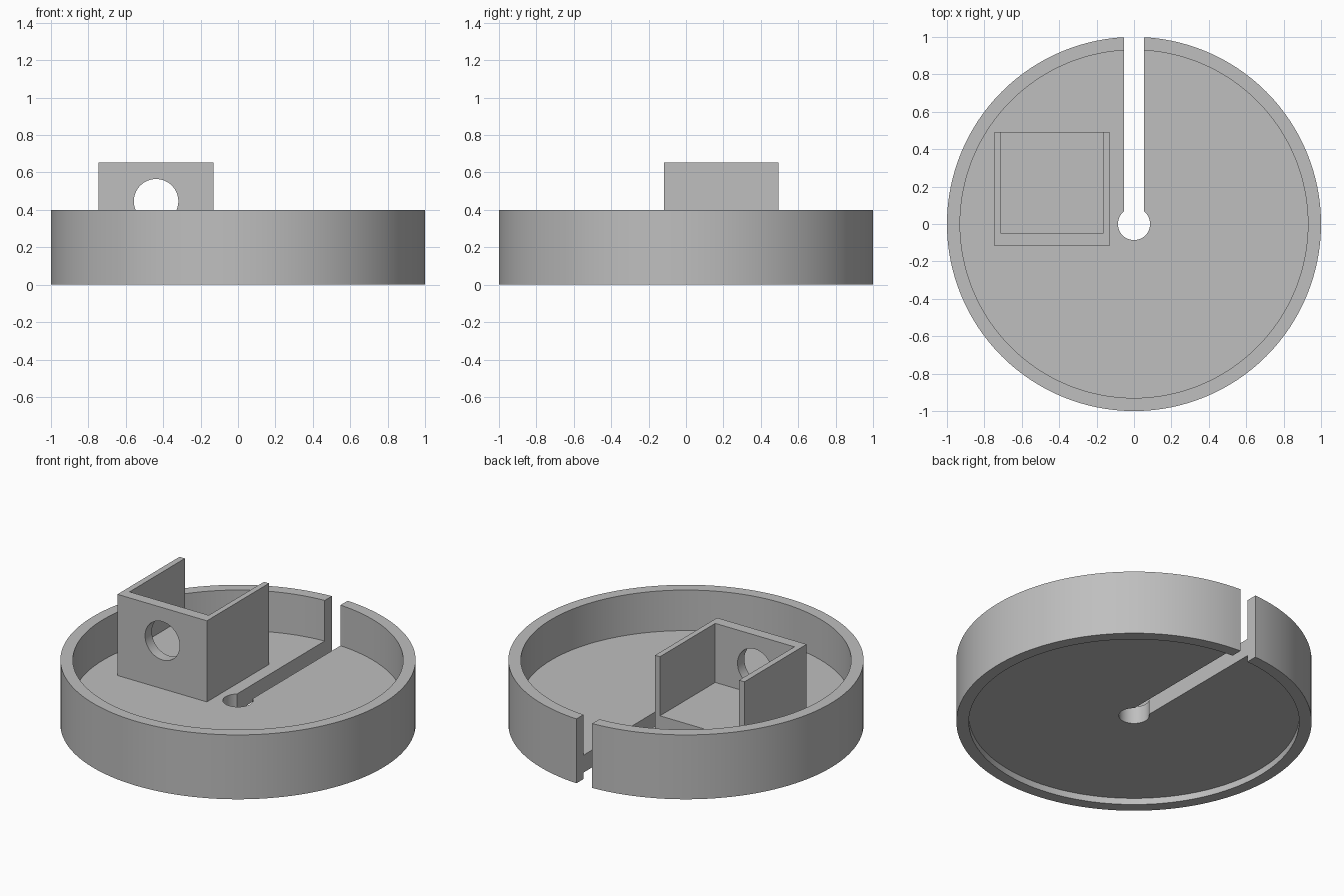
import bpy
import math
from mathutils import Vector

default = bpy.data.objects.get("Cube")
if default:
    bpy.data.objects.remove(default, do_unlink=True)

grey = bpy.data.materials.new("plain grey")
grey.use_nodes = True
colour = (0.52, 0.52, 0.52, 1)
grey.diffuse_color = colour
grey.node_tree.nodes["Principled BSDF"].inputs["Base Color"].default_value = colour

SIDES = 128


def box(name, low, high):
    low, high = Vector(low), Vector(high)
    bpy.ops.mesh.primitive_cube_add(size=1, location=(low + high) / 2)
    ob = bpy.context.object
    ob.name = name
    ob.scale = high - low
    bpy.ops.object.transform_apply(location=True, rotation=False, scale=True)
    ob.data.materials.append(grey)
    return ob


def cylinder(name, radius, low, high, sides=SIDES):
    """Cylinder along the line from low to high."""
    low, high = Vector(low), Vector(high)
    axis = high - low
    bpy.ops.mesh.primitive_cylinder_add(
        vertices=sides, radius=radius, depth=axis.length,
        location=(low + high) / 2, rotation=axis.to_track_quat("Z", "Y").to_euler())
    ob = bpy.context.object
    ob.name = name
    bpy.ops.object.transform_apply(location=True, rotation=True, scale=True)
    ob.data.materials.append(grey)
    return ob


def cut(target, *cutters):
    """Subtract each cutter from the target, then discard it."""
    bpy.ops.object.select_all(action="DESELECT")
    bpy.context.view_layer.objects.active = target
    target.select_set(True)
    for cutter in cutters:
        cutter.hide_render = True
        mod = target.modifiers.new("cut", "BOOLEAN")
        mod.operation = "DIFFERENCE"
        mod.solver = "EXACT"
        mod.object = cutter
        bpy.ops.object.modifier_apply(modifier=mod.name)
        bpy.data.objects.remove(cutter, do_unlink=True)
    bpy.ops.object.shade_smooth_by_angle(angle=math.radians(30))


# Round tray: deep recess above the floor, shallow one below, slot to the back
tray = cylinder("round_tray", 1, (0, 0, 0), (0, 0, 0.4))
cut(tray,
    cylinder("upper_recess", 0.93, (0, 0, 0.148), (0, 0, 0.6)),
    cylinder("lower_recess", 0.93, (0, 0, -0.2), (0, 0, 0.04)),
    cylinder("centre_hole", 0.086, (0, 0, -0.3), (0, 0, 0.7), 48),
    box("slot", (-0.054, 0, -0.4), (0.054, 1.2, 0.8)))

# Square holder: raised floor, open top and back, round hole in the front wall
holder = box("square_holder", (-0.747, -0.117, 0.12), (-0.132, 0.493, 0.652))
cut(holder,
    box("holder_cavity", (-0.71, -0.05, 0.285), (-0.166, 0.7, 0.8)),
    cylinder("front_hole", 0.119, (-0.438, -0.3, 0.446), (-0.438, 0.1, 0.446), 64))
